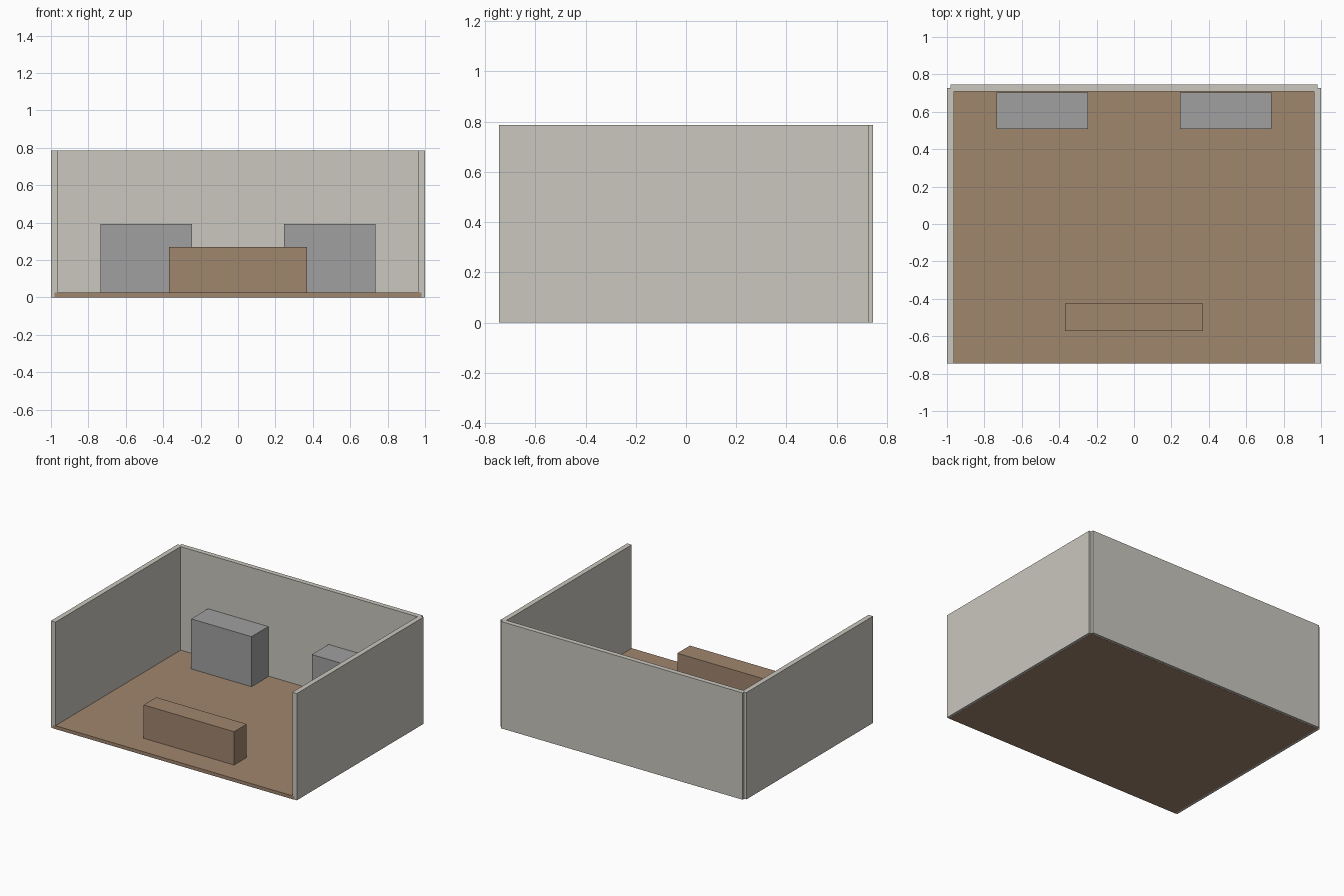
import bpy

if "Cube" in bpy.data.objects:
    bpy.data.objects.remove(bpy.data.objects["Cube"])


def make_material(name, rgb):
    mat = bpy.data.materials.new(name)
    mat.diffuse_color = (*rgb, 1.0)
    mat.use_nodes = True
    mat.node_tree.nodes["Principled BSDF"].inputs["Base Color"].default_value = mat.diffuse_color
    return mat


plaster = make_material("warm_white_plaster", (0.59, 0.57, 0.515))
wood = make_material("brown_wood", (0.352, 0.238, 0.155))
metal = make_material("mid_grey", (0.352, 0.352, 0.352))


def box(name, x, y, z, mat):
    """Axis-aligned box from (min, max) pairs."""
    spans = (x, y, z)
    bpy.ops.mesh.primitive_cube_add(size=1)
    obj = bpy.context.object
    obj.name = name
    obj.location = [(a + b) / 2 for a, b in spans]
    obj.scale = [b - a for a, b in spans]
    bpy.ops.object.transform_apply(location=True, rotation=False, scale=True)
    obj.data.materials.append(mat)
    return obj


HEIGHT = 0.786
LIFT = 0.0008   # keeps the floor faces just proud of the wall ends

# Floor slab
box("floor", (-0.982, 0.982), (-0.7455, 0.727), (0, 0.025), wood)

# Back wall, overlapping the floor edge by half its thickness
box("back_wall", (-0.982, 0.982), (0.709, 0.7455), (LIFT, HEIGHT), plaster)

# Mirrored pairs: side walls and grey cabinets
for side, s in (("left", -1), ("right", 1)):
    box(side + "_wall", sorted((s * 0.963, s * 1.0)),
        (-0.7455 + LIFT, 0.727), (LIFT, HEIGHT), plaster)
    box(side + "_cabinet", sorted((s * 0.245, s * 0.736)),
        (0.507, 0.702), (0.025, 0.393), metal)

# Low counter near the open front
box("counter", (-0.368, 0.368), (-0.571, -0.424), (0.025, 0.27), wood)
